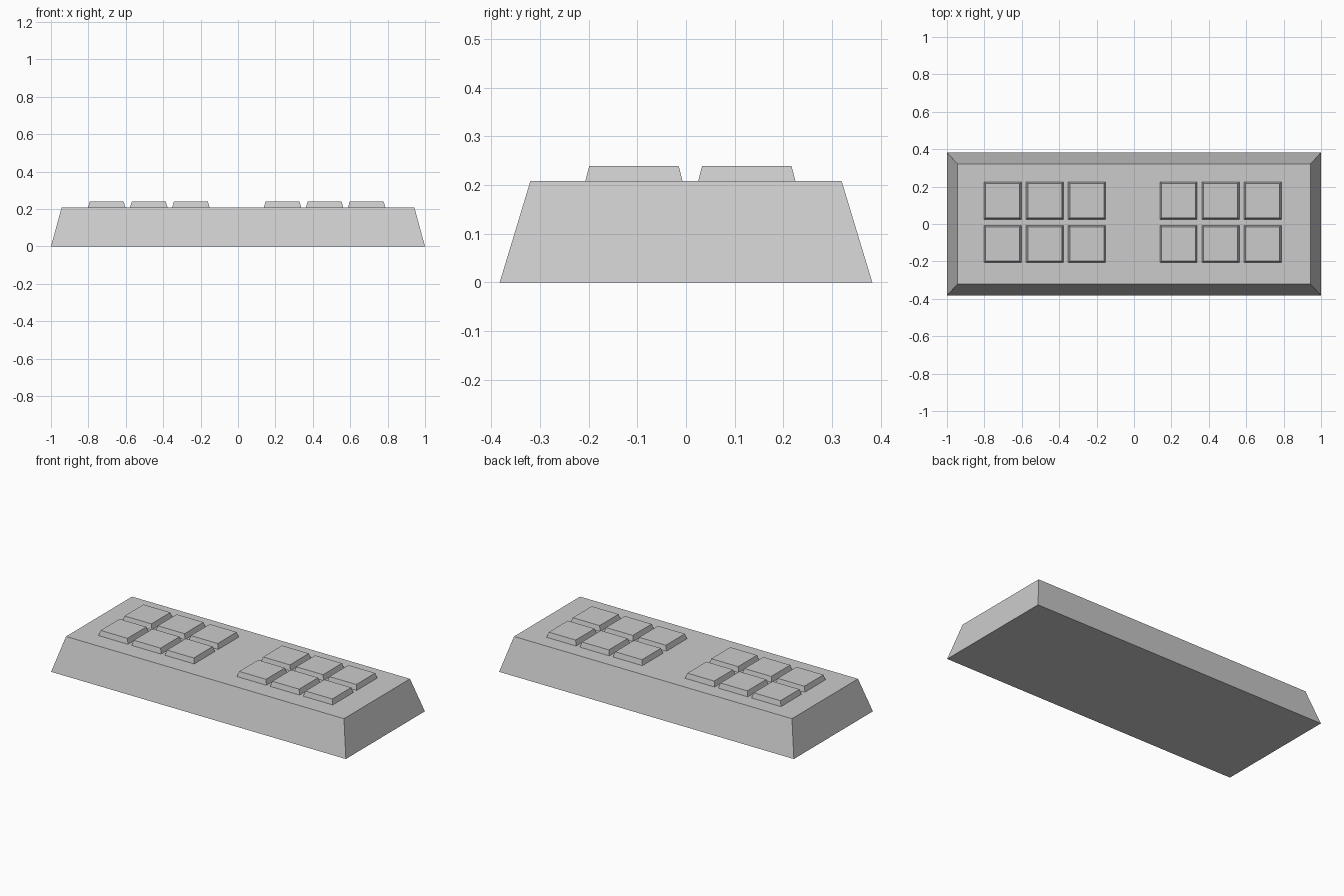
import bpy
import bmesh

cube = bpy.data.objects.get("Cube")
if cube:
    bpy.data.objects.remove(cube, do_unlink=True)

# Single grey material shared by every part
GREY = (0.6, 0.6, 0.6, 1.0)
grey = bpy.data.materials.new("plain_grey")
grey.use_nodes = True
grey.diffuse_color = GREY
grey.node_tree.nodes["Principled BSDF"].inputs["Base Color"].default_value = GREY


def tapered_block(name, center, bottom, top, z0, z1):
    """Flat-sided block; bottom and top are half sizes in x and y."""
    bm = bmesh.new()
    bmesh.ops.create_cube(bm, size=2)
    for v in bm.verts:
        half, z = (top, z1) if v.co.z > 0 else (bottom, z0)
        v.co = (center[0] + v.co.x * half[0], center[1] + v.co.y * half[1], z)
    mesh = bpy.data.meshes.new(name)
    bm.to_mesh(mesh)
    bm.free()
    mesh.materials.append(grey)
    obj = bpy.data.objects.new(name, mesh)
    bpy.context.collection.objects.link(obj)
    return obj


# Sloped body
BODY_TOP = 0.208
tapered_block("body", (0, 0), (1.0, 0.383), (0.943, 0.32), 0, BODY_TOP)

# Two banks of raised keys, three columns by two rows each
for side, bank_x in (("right", -0.477), ("left", 0.463)):
    for col in range(3):
        for row, y in (("front", -0.107), ("back", 0.125)):
            x = bank_x + (col - 1) * 0.225
            tapered_block(f"{side}_key_{row}_{col + 1}", (x, y),
                          (0.1, 0.1), (0.091, 0.092), BODY_TOP, 0.239)
